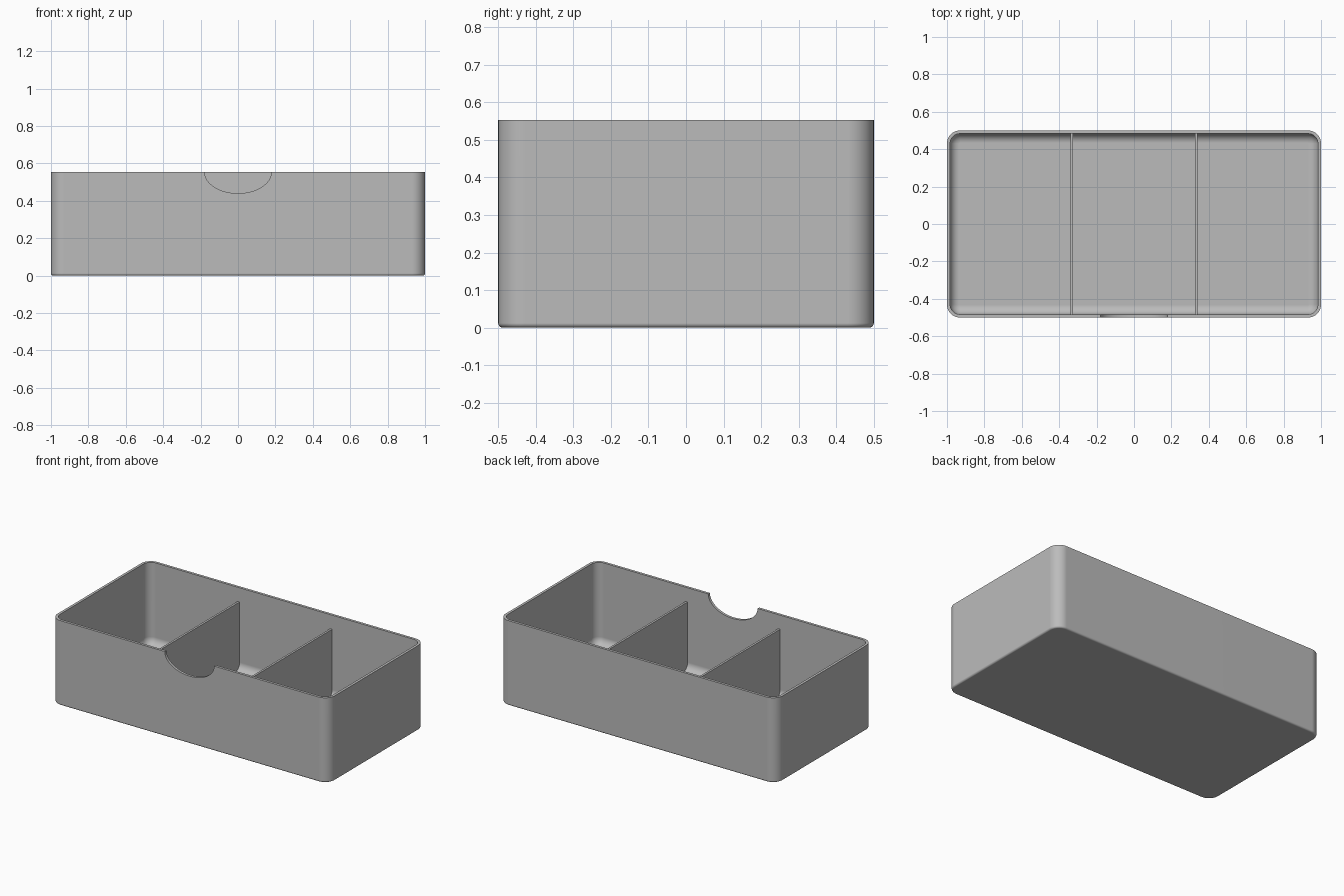
import bpy, bmesh
from math import sin, cos, pi

cube = bpy.data.objects.get("Cube")
if cube:
    bpy.data.objects.remove(cube, do_unlink=True)

HALF_X, HALF_Y, HEIGHT = 1.0, 0.5, 0.553
CORNER, WALL, FLOOR = 0.07, 0.017, 0.018
OUTER_FILLET, INNER_FILLET = 0.012, 0.05
STEPS = 10

grey = bpy.data.materials.new("plain grey")
grey.use_nodes = True
colour = (0.5, 0.5, 0.5, 1)
grey.diffuse_color = colour
grey.node_tree.nodes["Principled BSDF"].inputs["Base Color"].default_value = colour


def make_object(name, bm):
    bmesh.ops.recalc_face_normals(bm, faces=bm.faces)
    mesh = bpy.data.meshes.new(name)
    bm.to_mesh(mesh)
    bm.free()
    mesh.materials.append(grey)
    obj = bpy.data.objects.new(name, mesh)
    bpy.context.collection.objects.link(obj)
    return obj


def select_only(obj):
    bpy.ops.object.select_all(action='DESELECT')
    obj.select_set(True)
    bpy.context.view_layer.objects.active = obj


def rounded_ring(bm, inset, z):
    """Rounded rectangle of vertices, shrunk by inset."""
    verts = []
    for i, (sx, sy) in enumerate([(1, 1), (-1, 1), (-1, -1), (1, -1)]):
        for k in range(STEPS + 1):
            a = (i + k / STEPS) * pi / 2
            r = CORNER - inset
            verts.append(bm.verts.new((sx * (HALF_X - CORNER) + r * cos(a),
                                       sy * (HALF_Y - CORNER) + r * sin(a), z)))
    return verts


# Box shell: one wall profile, from underside over the rim to the floor
arc = [k / 8 * pi / 2 for k in range(9)]
profile = [(OUTER_FILLET * (1 - sin(a)), OUTER_FILLET * (1 - cos(a))) for a in arc]
profile += [(0, HEIGHT), (WALL, HEIGHT)]
profile += [(WALL + INNER_FILLET * (1 - cos(a)),
             FLOOR + INNER_FILLET * (1 - sin(a))) for a in arc]
bm = bmesh.new()
rings = [rounded_ring(bm, inset, z) for inset, z in profile]
for low, high in zip(rings, rings[1:]):
    n = len(low)
    for i in range(n):
        j = (i + 1) % n
        bm.faces.new((low[i], low[j], high[j], high[i]))
bm.faces.new(rings[0])
bm.faces.new(rings[-1])
box = make_object("box_shell", bm)

# Finger notch in the front wall: elliptical cutter
bm = bmesh.new()
ends = [[bm.verts.new((0.178 * cos(2 * pi * k / 64), y,
                       HEIGHT + 0.113 * sin(2 * pi * k / 64)))
         for k in range(64)] for y in (-0.6, -0.4)]
for i in range(64):
    j = (i + 1) % 64
    bm.faces.new((ends[0][i], ends[0][j], ends[1][j], ends[1][i]))
for end in ends:
    bm.faces.new(end)
cutter = make_object("notch_cutter", bm)
cutter.hide_render = True
cut = box.modifiers.new("finger notch", 'BOOLEAN')
cut.operation, cut.solver, cut.object = 'DIFFERENCE', 'EXACT', cutter
select_only(box)
bpy.ops.object.modifier_apply(modifier=cut.name)
bpy.data.objects.remove(cutter, do_unlink=True)

select_only(box)
bpy.ops.object.shade_smooth_by_angle(angle=pi / 6)
weighted = box.modifiers.new("flat wall shading", 'WEIGHTED_NORMAL')
weighted.keep_sharp = True

# Two lower dividers, running front to back
for side, x in (("right", -1 / 3), ("left", 1 / 3)):
    bm = bmesh.new()
    bmesh.ops.create_cube(bm, size=1)
    bottom, top = 0.01, 0.461
    bmesh.ops.scale(bm, vec=(0.014, 0.98, top - bottom), verts=bm.verts)
    bmesh.ops.translate(bm, vec=(x, 0, (top + bottom) / 2), verts=bm.verts)
    make_object(side + "_divider", bm)
